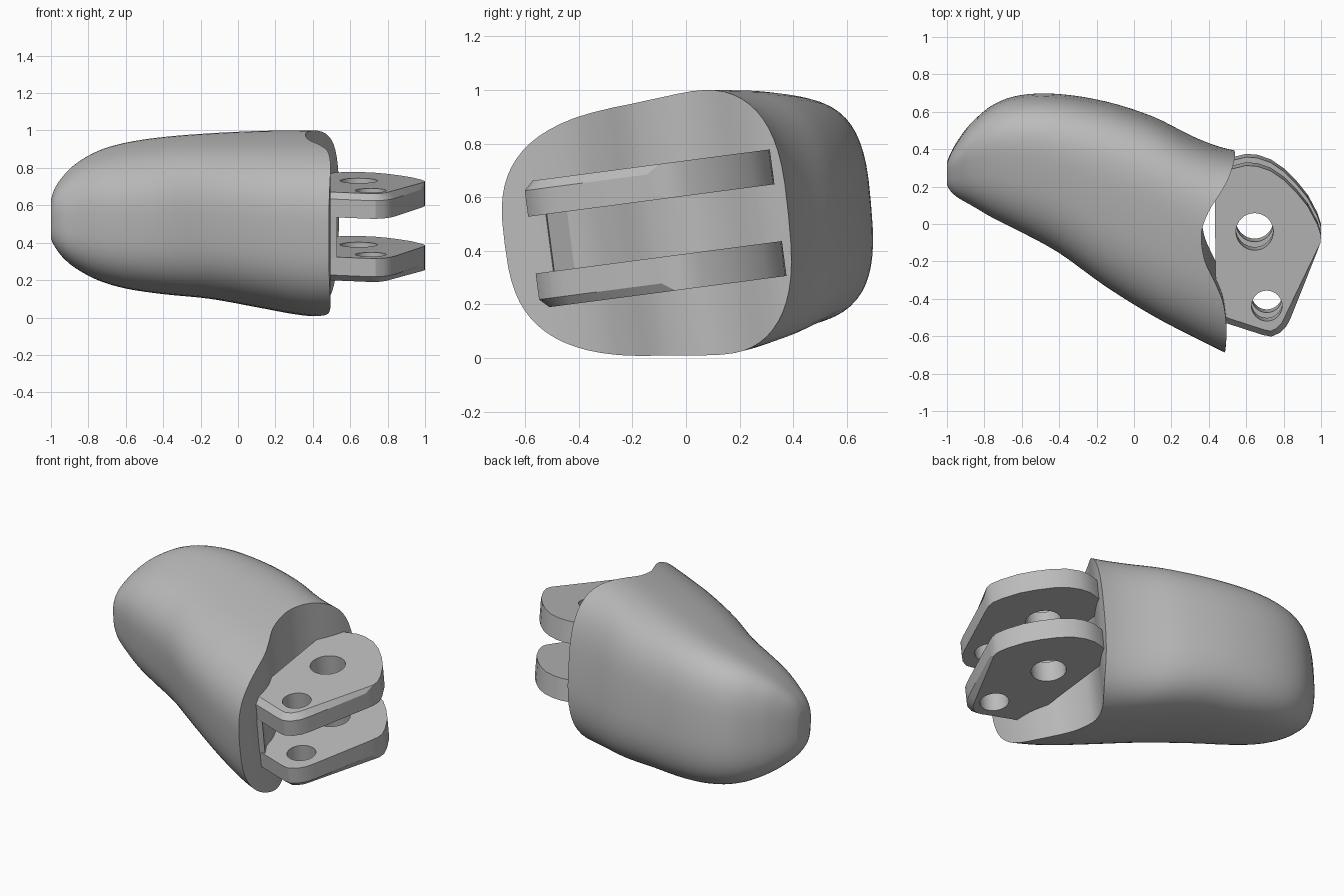
import bpy, bmesh, math
from mathutils import Matrix, Vector

if "Cube" in bpy.data.objects:
    bpy.data.objects.remove(bpy.data.objects["Cube"])

grey = bpy.data.materials.new("light_grey")
grey.use_nodes = True
colour = (0.5, 0.5, 0.5, 1)
grey.diffuse_color = colour
grey.node_tree.nodes["Principled BSDF"].inputs["Base Color"].default_value = colour

# The hinge frame leans slightly about the x axis
hinge = Matrix.Translation((0, 0, 0.497)) @ Matrix.Rotation(math.radians(7.5), 4, "X")


def make_object(name, bm):
    bmesh.ops.recalc_face_normals(bm, faces=bm.faces)
    mesh = bpy.data.meshes.new(name)
    bm.to_mesh(mesh)
    bm.free()
    mesh.materials.append(grey)
    ob = bpy.data.objects.new(name, mesh)
    bpy.context.collection.objects.link(ob)
    return ob


def prism(outline, low, high):
    bm = bmesh.new()
    face = bm.faces.new([bm.verts.new((x, y, low)) for x, y in outline])
    top = bmesh.ops.extrude_face_region(bm, geom=[face])["geom"]
    bmesh.ops.translate(bm, vec=(0, 0, high - low),
                        verts=[v for v in top if isinstance(v, bmesh.types.BMVert)])
    return bm


def smooth_path(points, steps):
    """Catmull-Rom path through points of any dimension."""
    result = []
    for i in range(len(points) - 1):
        a, b, c, d = [points[min(max(i + k, 0), len(points) - 1)] for k in (-1, 0, 1, 2)]
        for s in range(steps):
            t = s / steps
            result.append([0.5 * (2 * q + (r - p) * t + (2 * p - 5 * q + 4 * r - w) * t * t
                                  + (3 * q - p - 3 * r + w) * t ** 3)
                           for p, q, r, w in zip(a, b, c, d)])
    return result + [list(points[-1])]


def cut(ob, cutters):
    for cutter in cutters:
        cutter.hide_render = True
        mod = ob.modifiers.new("cut", "BOOLEAN")
        mod.operation, mod.solver, mod.object = "DIFFERENCE", "EXACT", cutter
    bpy.context.view_layer.update()
    evaluated = ob.evaluated_get(bpy.context.evaluated_depsgraph_get())
    mesh = bpy.data.meshes.new_from_object(evaluated)
    ob.modifiers.clear()
    ob.data = mesh
    for cutter in cutters:
        bpy.data.objects.remove(cutter)


def shade(ob, degrees):
    bpy.ops.object.select_all(action="DESELECT")
    ob.select_set(True)
    bpy.context.view_layer.objects.active = ob
    bpy.ops.object.shade_smooth_by_angle(angle=math.radians(degrees))


# Rounded, leaning cross-section scaled to the unit square
section = []
for i in range(64):
    a = math.tau * i / 64
    u = math.copysign(abs(math.cos(a)) ** 0.68, math.cos(a))
    v = math.copysign(abs(math.sin(a)) ** 0.68, math.sin(a))
    section.append((u - 0.1 * v, v + 0.12 * u + 0.14 * u * v))
lows = [min(p[k] for p in section) for k in (0, 1)]
highs = [max(p[k] for p in section) for k in (0, 1)]
section = [[(p[k] - lows[k]) / (highs[k] - lows[k]) for k in (0, 1)] for p in section]

# Body stations: x, low y, high y, low z, high z
stations = [
    (-1.0, 0.21, 0.33, 0.42, 0.63),
    (-0.98, 0.175, 0.38, 0.38, 0.69),
    (-0.94, 0.14, 0.45, 0.325, 0.75),
    (-0.87, 0.1, 0.54, 0.265, 0.82),
    (-0.75, 0.03, 0.64, 0.2, 0.89),
    (-0.6, -0.045, 0.69, 0.155, 0.935),
    (-0.4, -0.155, 0.695, 0.125, 0.965),
    (-0.15, -0.335, 0.655, 0.1, 0.985),
    (0.1, -0.49, 0.575, 0.055, 0.997),
    (0.3, -0.595, 0.475, 0.018, 1.0),
    (0.45, -0.67, 0.415, 0.002, 1.0),
    (0.6, -0.74, 0.38, 0.0, 1.0),
]
bm = bmesh.new()
rings = [[bm.verts.new((x, y0 + (y1 - y0) * u, z0 + (z1 - z0) * v)) for u, v in section]
         for x, y0, y1, z0, z1 in smooth_path(stations, 4)]
for r, s in zip(rings, rings[1:]):
    for i in range(64):
        j = (i + 1) % 64
        bm.faces.new((r[i], r[j], s[j], s[i]))
bm.faces.new(rings[0])
bm.faces.new(rings[-1])
body = make_object("fingertip_body", bm)

# Curved end cut that receives the hinge
curve = smooth_path([(0.55, 0.41), (0.51, 0.31), (0.47, 0.24), (0.41, 0.15), (0.37, 0.06),
                     (0.36, -0.02), (0.38, -0.14), (0.44, -0.27), (0.48, -0.38),
                     (0.495, -0.53), (0.485, -0.69)], 4)
end_cutter = make_object("end_cutter", prism(
    [(0.57, 0.9)] + curve + [(0.47, -1), (1.3, -1), (1.3, 0.9)], -1, 1))
end_cutter.matrix_world = hinge
cut(body, [end_cutter])
shade(body, 35)

# Two hinge lugs, mirrored about the hinge plane
lug_outline = [(0.43, 0.3), (0.53, 0.33), (0.6, 0.347), (0.66, 0.342), (0.73, 0.318),
               (0.8, 0.27), (0.87, 0.2), (0.93, 0.125), (0.98, 0.03), (1.0, -0.03),
               (0.997, -0.07), (0.98, -0.12), (0.84, -0.475), (0.815, -0.525), (0.78, -0.56),
               (0.735, -0.58), (0.69, -0.572), (0.5, -0.51), (0.44, -0.485)]
for name, side in (("upper_hinge_lug", 1), ("lower_hinge_lug", -1)):
    bm = prism(lug_outline, 0.107, 0.238)
    bm.edges.ensure_lookup_table()
    rim = [e for e in bm.edges if all(v.co.z > 0.2 and v.co.y < -0.1 for v in e.verts)
           and not all(v.co.x < 0.47 for v in e.verts)]
    bmesh.ops.bevel(bm, geom=rim, offset=0.033, segments=1, affect="EDGES")
    for v in bm.verts:
        v.co.z *= side
    lug = make_object(name, bm)
    lug.matrix_world = hinge
    # Pivot hole and small pin hole
    drills = []
    for x, y, radius in ((0.645, -0.01, 0.1), (0.71, -0.41, 0.082)):
        ring = [(x + radius * math.cos(math.tau * i / 32), y + radius * math.sin(math.tau * i / 32))
                for i in range(32)]
        drill = make_object("drill", prism(ring, -0.5, 0.5))
        drill.matrix_world = hinge
        drills.append(drill)
    cut(lug, drills)
    shade(lug, 25)

# Small stop wedge between the lugs
wedge = make_object("stop_wedge", prism(
    [(0.43, -0.39), (0.47, -0.40), (0.53, -0.51), (0.43, -0.52)], -0.11, 0.11))
wedge.matrix_world = hinge
